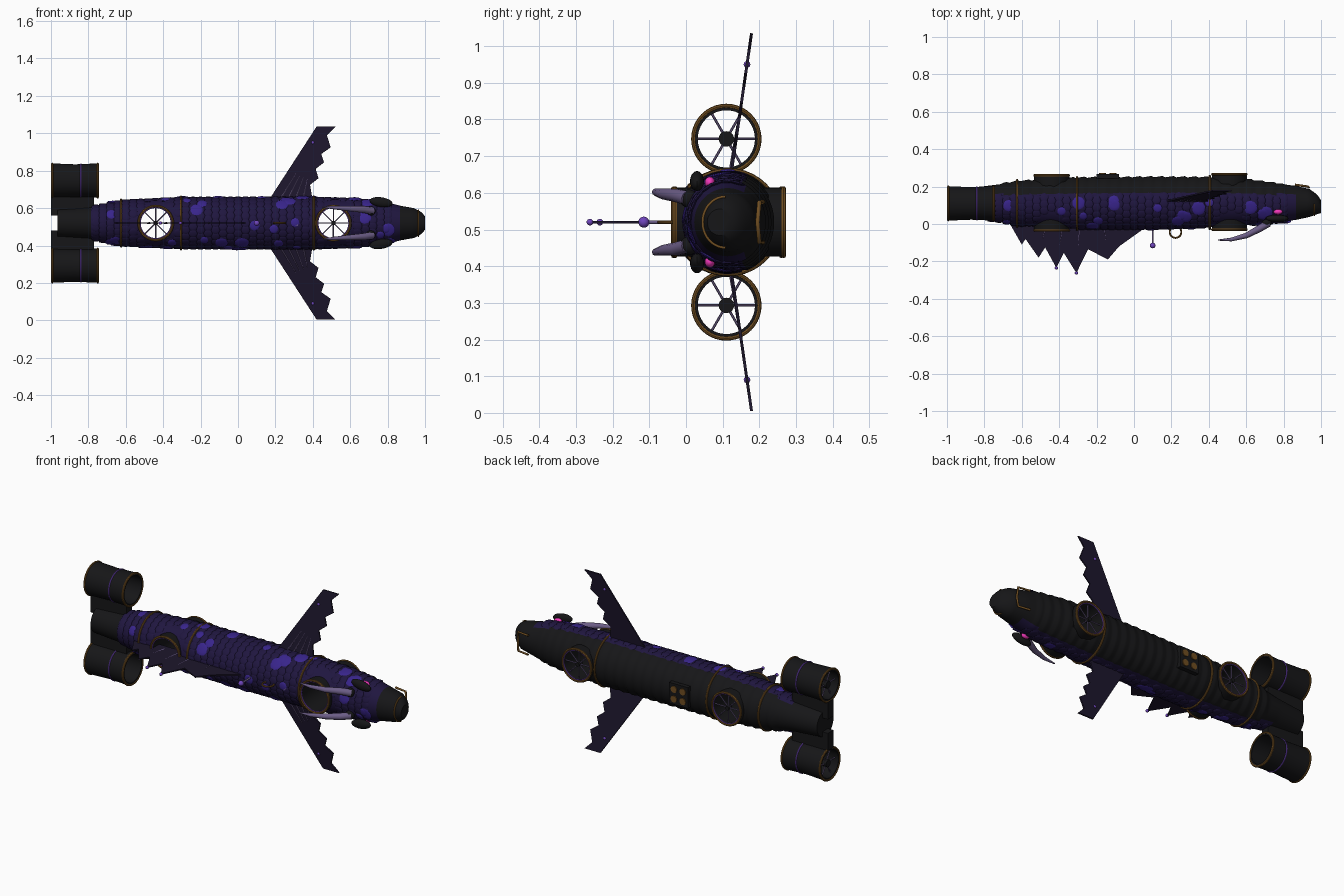
import bpy, bmesh, math, random
from mathutils import Vector, Matrix

if "Cube" in bpy.data.objects:
    bpy.data.objects.remove(bpy.data.objects["Cube"])
random.seed(4)
CY, CZ = 0.11, 0.52

def mat(name, r, g, b):
    m = bpy.data.materials.new(name)
    m.diffuse_color = (r, g, b, 1)
    m.use_nodes = True
    m.node_tree.nodes["Principled BSDF"].inputs["Base Color"].default_value = m.diffuse_color
    return m

BLACK = mat("black", .008, .008, .009)
SCALE = mat("dark_violet", .014, .008, .05)
SPOT = mat("violet_spot", .04, .018, .26)
GOLD = mat("bronze", .16, .075, .015)
HORN = mat("horn", .15, .11, .24)
GLOW = mat("violet_glow", .16, .06, .5)
PINK = mat("pink", .9, .04, .5)
FIN = mat("fin_skin", .012, .008, .025)

def finish(name, bm, m, smooth=True):
    me = bpy.data.meshes.new(name)
    bmesh.ops.recalc_face_normals(bm, faces=bm.faces)
    bm.to_mesh(me)
    bm.free()
    o = bpy.data.objects.new(name, me)
    bpy.context.collection.objects.link(o)
    me.materials.append(m)
    if smooth:
        bpy.ops.object.select_all(action='DESELECT')
        o.select_set(True)
        bpy.context.view_layer.objects.active = o
        bpy.ops.object.shade_smooth_by_angle(angle=math.radians(35))
    return o

def frame(pos, axis):
    return Matrix.Translation(Vector(pos)) @ Vector((0, 0, 1)).rotation_difference(Vector(axis)).to_matrix().to_4x4()

def ball(name, pos, r, m, rot=None):
    bm = bmesh.new()
    s = Matrix.Diagonal((*(r if isinstance(r, tuple) else (r, r, r)), 1))
    bmesh.ops.create_uvsphere(bm, u_segments=20, v_segments=12, radius=1, matrix=Matrix.Translation(pos) @ (rot or Matrix()) @ s)
    return finish(name, bm, m)

def rod(name, a, b, r1, r2, m, seg=12):
    a, b = Vector(a), Vector(b)
    bm = bmesh.new()
    bmesh.ops.create_cone(bm, cap_ends=True, segments=seg, radius1=r1, radius2=r2, depth=(b - a).length, matrix=frame((a + b) / 2, b - a))
    return finish(name, bm, m)

def box(name, pos, size, m):
    bm = bmesh.new()
    bmesh.ops.create_cube(bm, size=1, matrix=Matrix.Translation(pos) @ Matrix.Diagonal((*size, 1)))
    return finish(name, bm, m, False)

def lathe(name, prof, pos, axis, m, seg=40):
    """Revolve a closed (radius, height) outline around axis."""
    bm = bmesh.new()
    rings = [[bm.verts.new((r * math.cos(t), r * math.sin(t), h)) for r, h in prof]
             for t in (2 * math.pi * i / seg for i in range(seg))]
    n = len(prof)
    for i in range(seg):
        a, b = rings[i], rings[(i + 1) % seg]
        for j in range(n):
            bm.faces.new((a[j], a[(j + 1) % n], b[(j + 1) % n], b[j]))
    bmesh.ops.transform(bm, matrix=frame(pos, axis), verts=bm.verts)
    return finish(name, bm, m)

def ring(name, pos, axis, R, r, m):
    return lathe(name, [(R + r * math.cos(a), r * math.sin(a)) for a in (math.pi * k / 4 for k in range(8))], pos, axis, m)

def plate(name, pts, to3d, thick, m):
    bm = bmesh.new()
    f = bm.faces.new([bm.verts.new(to3d(*p)) for p in pts])
    f.normal_update()
    d = f.normal * thick
    ext = bmesh.ops.extrude_face_region(bm, geom=[f])
    bmesh.ops.translate(bm, verts=[v for v in ext['geom'] if isinstance(v, bmesh.types.BMVert)], vec=d)
    bmesh.ops.translate(bm, verts=bm.verts, vec=-d / 2)
    return finish(name, bm, m, False)

def tube(name, pts, r, m):
    c = bpy.data.curves.new(name, 'CURVE')
    c.dimensions, c.bevel_depth, c.bevel_resolution, c.use_fill_caps = '3D', 1, 3, True
    s = c.splines.new('POLY')
    s.points.add(len(pts) - 1)
    for i, p in enumerate(pts):
        s.points[i].co = (*p, 1)
        s.points[i].radius = r[i] if isinstance(r, list) else r
    o = bpy.data.objects.new(name, c)
    bpy.context.collection.objects.link(o)
    c.materials.append(m)
    return o

# body sections: x, centre y, half height y, half width z
SEC = [(-.965, .11, .075, .075), (-.8, .112, .09, .085), (-.72, .112, .1, .1), (-.62, .11, .118, .12),
       (-.3, .11, .136, .135), (.1, .112, .138, .136), (.4, .115, .133, .136), (.6, .115, .122, .13),
       (.72, .112, .11, .12), (.8, .112, .1, .11), (.87, .113, .09, .092), (.94, .112, .074, .08),
       (.98, .105, .052, .06), (1, .092, .034, .036)]

def section(x):
    for a, b in zip(SEC, SEC[1:]):
        if x <= b[0] + 1e-6:
            t = (x - a[0]) / (b[0] - a[0])
            return [a[k] + (b[k] - a[k]) * t for k in (1, 2, 3)]

def surf(x, t, off=0):
    """Point on the hull; t = 0 faces -y."""
    cy, ry, rz = section(x)
    return Vector((x, cy - (ry + off) * math.cos(t), CZ + (rz + off) * math.sin(t)))

# hull with overlapping belly plates on the back half
bm = bmesh.new()
NX, NS = 132, 48
rings = []
for i in range(NX + 1):
    x = -.965 + 1.965 * i / NX
    row = []
    for j in range(NS):
        t = 2 * math.pi * j / NS
        step = .007 * (i % 4) / 3 if math.cos(t) < -.3 and -.7 < x < .8 else 0
        row.append(bm.verts.new(surf(x, t, step)))
    rings.append(row)
for a, b in zip(rings, rings[1:]):
    for j in range(NS):
        bm.faces.new((a[j], a[(j + 1) % NS], b[(j + 1) % NS], b[j]))
bm.faces.new(rings[0])
bm.faces.new(rings[-1])
hull = finish("hull", bm, BLACK)
hull.data.materials.append(SCALE)

# lift ducts straight through the hull
DUCTS = (-.44, .51)
for x in DUCTS:
    cut = rod("duct_cutter", (x, -.3, CZ), (x, .5, CZ), .09, .09, BLACK, 40)
    cut.hide_render = True
    mod = hull.modifiers.new("cut", 'BOOLEAN')
    mod.object, mod.solver = cut, 'EXACT'
    bpy.context.view_layer.objects.active = hull
    bpy.ops.object.modifier_apply(modifier=mod.name)
    bpy.data.objects.remove(cut)
for p in hull.data.polygons:
    c = p.center
    tunnel = any(math.hypot(c.x - x, c.z - CZ) < .0902 for x in DUCTS)
    p.material_index = int(c.y < CY + .05 and -.78 < c.x < .86 and not tunnel)

def spokes(name, pos, u, v, n, R):
    pos = Vector(pos)
    for k in range(n):
        a = 2 * math.pi * k / n
        rod(name, pos, pos + (Vector(u) * math.cos(a) + Vector(v) * math.sin(a)) * R, .0035, .0035, HORN, 6)

X, Y, Z = (1, 0, 0), (0, 1, 0), (0, 0, 1)
for x in DUCTS:
    y0, y1 = (-.034, .26) if x < 0 else (-.03, .266)
    lathe("lift_duct", [(.084, y0), (.094, y0), (.094, y1), (.084, y1)], (x, 0, CZ), Y, BLACK)
    for y in (y0, y1):
        ring("lift_duct_rim", (x, y, CZ), Y, .091, .007, GOLD)
        ring("lift_duct_inner_rim", (x, y, CZ), Y, .083, .003, GLOW)
    spokes("lift_spoke", (x, y1 - .02, CZ), X, Z, 8, .086)
    rod("lift_hub", (x, y1 - .035, CZ), (x, y1 - .005, CZ), .012, .012, BLACK)

# tail thrusters
for s in (-1, 1):
    z = CZ + s * .227
    lathe("thruster", [(.078, -.995), (.092, -.995), (.087, -.87), (.092, -.747), (.078, -.747)], (0, CY, z), X, BLACK)
    for x in (-.993, -.75):
        ring("thruster_rim", (x, CY, z), X, .09, .006, GOLD)
    ring("thruster_glow_band", (-.84, CY, z), X, .088, .004, GLOW)
    spokes("thruster_spoke", (-.97, CY, z), Y, Z, 6, .08)
    rod("thruster_hub", (-.985, CY, z), (-.93, CY, z), .021, .021, BLACK, 20)
    box("thruster_pylon", (-.885, CY, CZ + s * .09), (.23, .05, .1), BLACK)

# bronze hull bands
for x in (-.625, -.305, .405):
    cy, ry, rz = section(x)
    ring("hull_band", (x, cy, CZ), X, rz + .006, .006, GOLD)

# scales and larger spots, kept clear of the ducts
def domes(name, spots, m, lift):
    bm = bmesh.new()
    for x, t, r, h in spots:
        p = surf(x, t, lift)
        if any(math.hypot(x - d, p.z - CZ) < .1 + r * .9 and math.cos(t) > 0 for d in DUCTS):
            continue
        n = (surf(x, t, .1) - surf(x, t)).normalized()
        bmesh.ops.create_uvsphere(bm, u_segments=10, v_segments=6, radius=1,
                                  matrix=frame(p, n) @ Matrix.Diagonal((r, r, h, 1)))
    finish(name, bm, m)

grid = []
for i in range(40):
    for j in range(-6, 7):
        t = (j + .5 * (i % 2)) * .28
        if abs(t) < 1.9:
            grid.append((-.76 + i * .04, t, .025, .005))
domes("scales", grid, SCALE, .001)
domes("spots", [(random.uniform(-.75, .82), random.uniform(-1.7, 1.7), random.uniform(.022, .038), .005)
                for _ in range(52)], SPOT, .004)

# side wings with ribs and tip beads
WING = [(.16, .63), (.42, 1.03), (.52, 1.03), (.475, .985), (.495, .92), (.445, .885), (.46, .84),
        (.415, .805), (.43, .755), (.385, .72), (.40, .63)]
for s in (-1, 1):
    def w(x, z, s=s, dy=0):
        return Vector((x, .125 + (z - .66) * .145 + dy, CZ + s * (z - .515)))
    plate("wing", WING, w, .008, FIN)
    for a, b in (((.23, .65), (.31, .78)), ((.27, .65), (.33, .77)), ((.31, .65), (.35, .76)), ((.35, .65), (.37, .75))):
        rod("wing_rib", w(*a, dy=-.004), w(*b, dy=-.004), .004, .001, HORN, 6)
    ball("wing_bead", w(.4, .945), .009, GLOW)

# back sail fin with spines
SAIL = [(-.68, .03), (-.6, -.11), (-.58, -.08), (-.51, -.18), (-.475, -.125), (-.415, -.235), (-.375, -.155),
        (-.308, -.262), (-.245, -.135), (-.14, -.19), (-.08, -.12), (.06, -.02), (.0, .03)]
plate("sail_fin", SAIL, lambda x, y: (x, y, CZ), .007, FIN)
for i, x0 in ((3, -.47), (5, -.38), (7, -.29), (9, -.16)):
    rod("sail_spine", (x0, 0, CZ), (*SAIL[i], CZ), .005, .002, HORN, 6)
for i in (5, 7):
    ball("sail_bead", (*SAIL[i], CZ), .009, GLOW)

# antenna, mooring ring, bolt
rod("antenna", (.1, 0, CZ), (.1, -.11, CZ), .005, .005, HORN)
ball("antenna_bead", (.1, -.115, CZ), .015, GLOW)
ring("mooring_ring", (.222, -.043, CZ), Z, .031, .005, GOLD)
rod("bolt", (.31, 0, CZ - .005), (.31, -.028, CZ - .005), .015, .012, HORN)

# belly hatch with four portholes
box("belly_hatch", (-.14, .256, CZ), (.12, .024, .12), BLACK)
for dx in (-.028, .028):
    for dz in (-.028, .028):
        rod("porthole", (-.14 + dx, .255, CZ + dz), (-.14 + dx, .273, CZ + dz), .019, .019, GOLD, 20)

# head: eyes, brows, horns, mouth, snout bracket
for s in (-1, 1):
    ball("eye", (.77, .065, CZ + s * .108), (.024, .014, .016), PINK)
    ball("brow", (.765, .03, CZ + s * .112), (.062, .019, .026), BLACK, Matrix.Rotation(s * .15, 4, 'Y'))
    tube("horn", [(.72, .005, CZ + s * .065), (.67, -.025, CZ + s * .073), (.6, -.062, CZ + s * .077),
                  (.52, -.083, CZ + s * .082), (.45, -.086, CZ + s * .086)], [.02, .019, .015, .01, .003], HORN)
    ball("horn_base", (.71, .008, CZ + s * .064), .025, BLACK)
tube("mouth_line", [surf(.965, t, .002) for t in (k * .157 - 1.57 for k in range(21))], .004, GOLD)
tube("snout_bracket", [(.86, .21, CZ - .055), (.93, .2, CZ - .055), (.935, .195, CZ), (.93, .2, CZ + .055),
                       (.86, .21, CZ + .055)], .006, GOLD)
